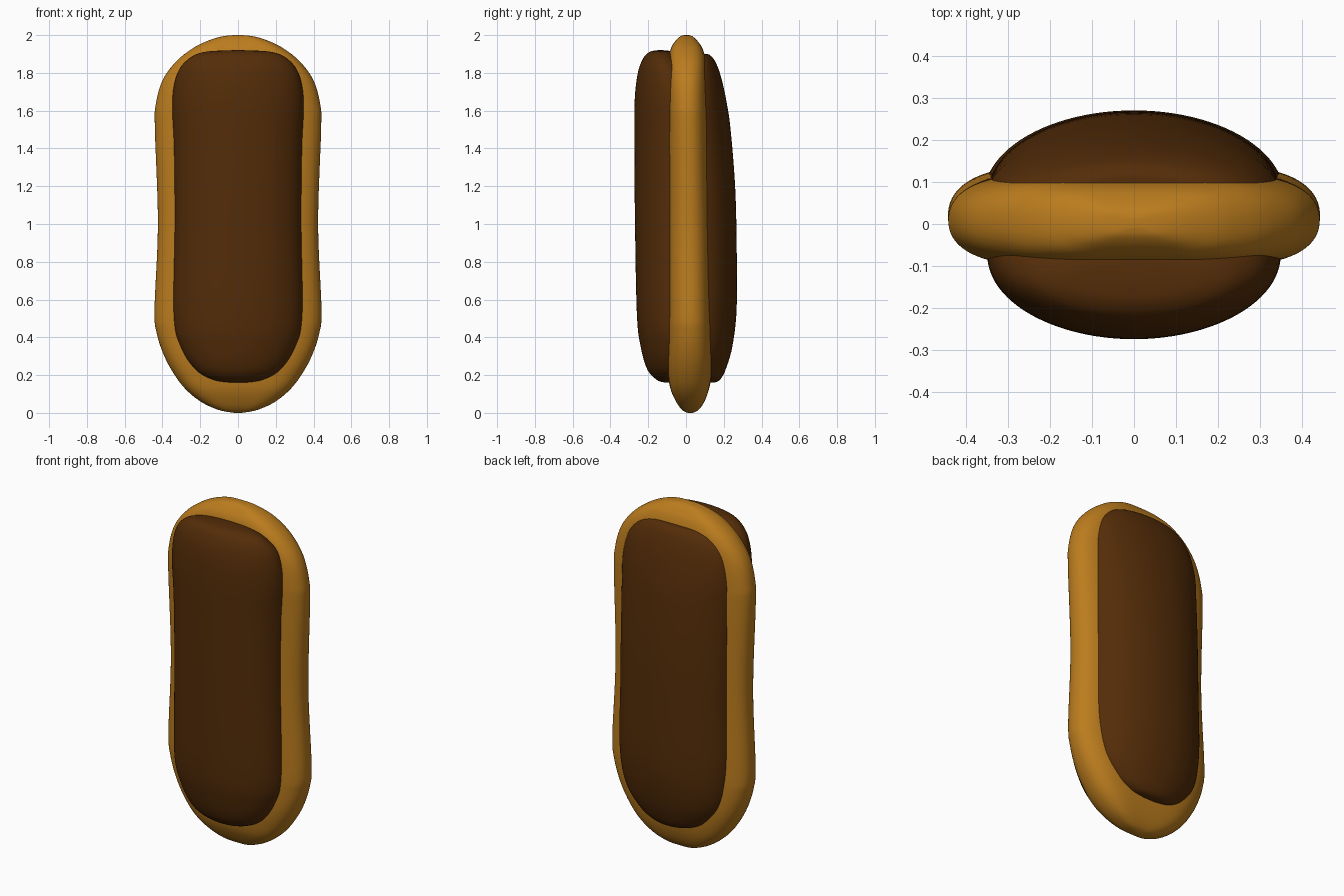
import bpy, math

SEG, SUB = 96, 6


def material(name, rgb):
    m = bpy.data.materials.new(name)
    m.diffuse_color = (*rgb, 1)
    return m


def spline(rows):
    # Smooth interpolation through the section table
    out = []
    for i in range(len(rows) - 1):
        a, b, c, d = (rows[min(max(i + k, 0), len(rows) - 1)] for k in (-1, 0, 1, 2))
        for s in range(SUB):
            t = s / SUB
            out.append([0.5 * (2 * q + (r - p) * t + (2 * p - 5 * q + 4 * r - u) * t * t
                               + (3 * q - p - 3 * r + u) * t ** 3)
                        for p, q, r, u in zip(a, b, c, d)])
    return out + [list(rows[-1])]


def loft(name, rows, px, py, mat):
    # Rows are (z, half width, front y, back y); sections are superellipses
    rings = spline(rows)
    verts, faces = [], []
    for z, w, yf, yb in rings:
        cy, h = (yf + yb) / 2, (yb - yf) / 2
        for k in range(SEG):
            c, s = math.cos(2 * math.pi * k / SEG), math.sin(2 * math.pi * k / SEG)
            x = math.copysign(abs(c) ** (2 / px), c) * w
            y = math.copysign(abs(s) ** (2 / py), s) * h
            verts.append((x, cy + y, z))
    n = len(rings)
    for i in range(n - 1):
        for k in range(SEG):
            j = (k + 1) % SEG
            faces.append((i * SEG + k, i * SEG + j, (i + 1) * SEG + j, (i + 1) * SEG + k))
    faces.append(tuple(range(SEG - 1, -1, -1)))
    faces.append(tuple(range((n - 1) * SEG, n * SEG)))
    me = bpy.data.meshes.new(name)
    me.from_pydata(verts, [], faces)
    me.polygons.foreach_set("use_smooth", [True] * len(me.polygons))
    me.materials.append(mat)
    ob = bpy.data.objects.new(name, me)
    bpy.context.collection.objects.link(ob)
    return ob


tan = material("golden pastry", (0.50, 0.203, 0.013))
brown = material("chocolate brown", (0.088, 0.0255, 0.0025))

# Flat golden body with a slight waist
loft("pastry_body", [
    (0.0, 0.02, 0.01, 0.035), (0.015, 0.1, -0.02, 0.065), (0.055, 0.19, -0.05, 0.095),
    (0.12, 0.272, -0.08, 0.12), (0.2, 0.335, -0.095, 0.135), (0.3, 0.39, -0.103, 0.143),
    (0.42, 0.43, -0.103, 0.143), (0.55, 0.442, -0.103, 0.14), (1.0, 0.424, -0.103, 0.133),
    (1.5, 0.44, -0.103, 0.124), (1.63, 0.436, -0.103, 0.12), (1.76, 0.4, -0.102, 0.115),
    (1.86, 0.328, -0.095, 0.107), (1.93, 0.24, -0.08, 0.087), (1.97, 0.16, -0.055, 0.06),
    (1.993, 0.085, -0.03, 0.035), (2.0, 0.02, -0.01, 0.015),
], 4.8, 2.2, tan)

# Front chocolate cushion
loft("front_cushion", [
    (0.16, 0.03, -0.11, -0.07), (0.175, 0.13, -0.155, -0.03), (0.23, 0.225, -0.205, 0.03),
    (0.35, 0.305, -0.24, 0.1), (0.52, 0.342, -0.26, 0.13), (1.0, 0.336, -0.27, 0.14),
    (1.4, 0.34, -0.273, 0.14), (1.65, 0.348, -0.272, 0.12), (1.8, 0.32, -0.255, 0.06),
    (1.88, 0.255, -0.225, -0.02), (1.912, 0.17, -0.19, -0.07), (1.92, 0.03, -0.15, -0.12),
], 2.0, 2.0, brown)

# Back chocolate cushion
loft("back_cushion", [
    (0.16, 0.03, 0.11, 0.15), (0.175, 0.13, 0.06, 0.18), (0.23, 0.225, 0.0, 0.21),
    (0.35, 0.315, -0.07, 0.245), (0.55, 0.355, -0.13, 0.268), (0.9, 0.35, -0.13, 0.268),
    (1.2, 0.35, -0.13, 0.26), (1.5, 0.355, -0.13, 0.236), (1.65, 0.35, -0.1, 0.214),
    (1.78, 0.315, -0.06, 0.185), (1.86, 0.24, 0.0, 0.155), (1.895, 0.15, 0.04, 0.125),
    (1.9, 0.03, 0.07, 0.1),
], 2.0, 2.0, brown)
